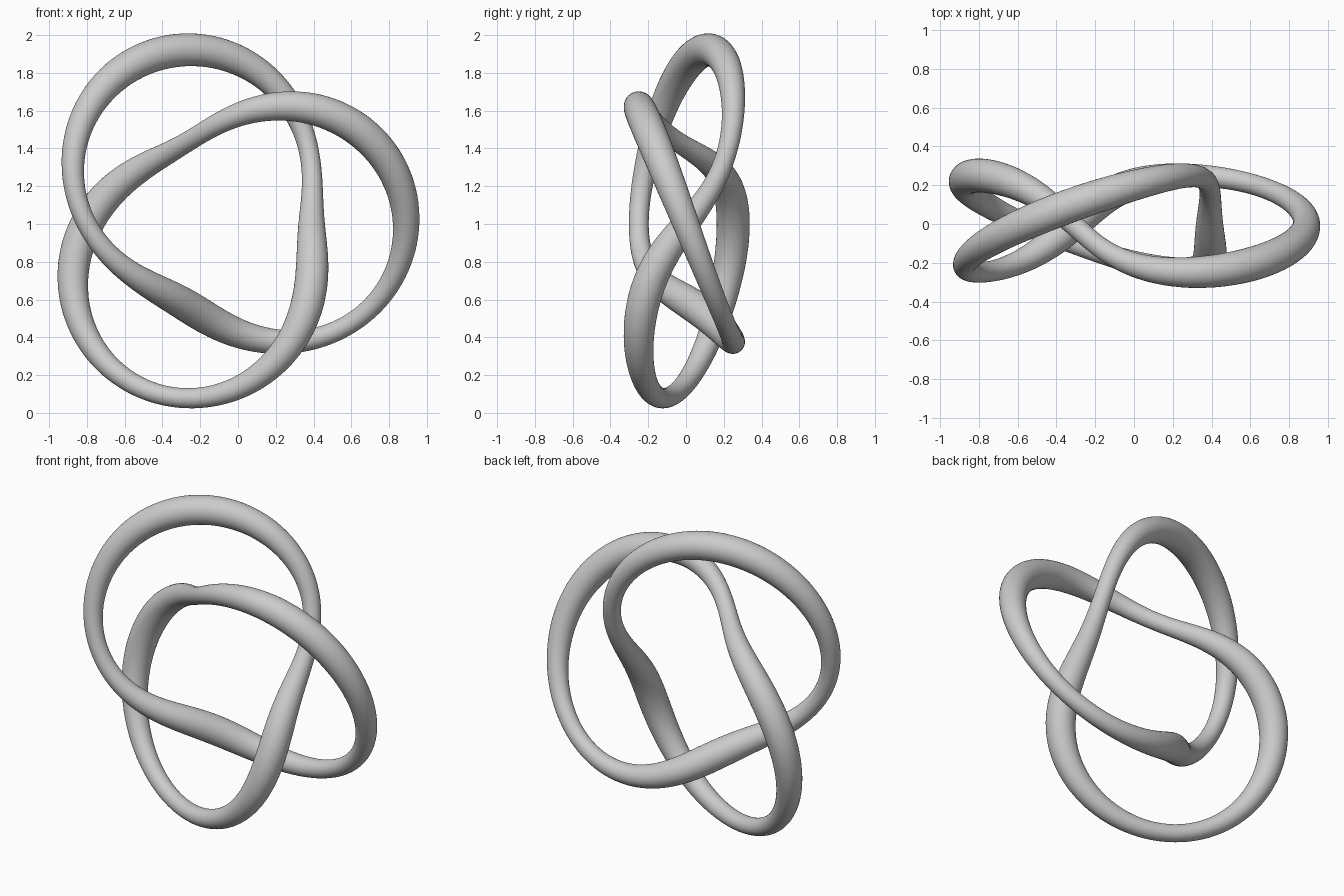
import bpy, bmesh, math
from mathutils import Vector

if "Cube" in bpy.data.objects:
    bpy.data.objects.remove(bpy.data.objects["Cube"])

RING, TUBE = 0.72, 0.25      # knot winds around a torus of these radii
CENTRE = Vector((-0.08, 0, 1))
STEPS, SIDES = 360, 32


def knot_point(t):
    r = RING + TUBE * math.cos(3 * t)
    return CENTRE + Vector((r * math.cos(2 * t), -TUBE * math.sin(3 * t), r * math.sin(2 * t)))


def torus_normal(t):
    c = math.cos(3 * t)
    return Vector((c * math.cos(2 * t), -math.sin(3 * t), c * math.sin(2 * t)))


def thickness(t):
    return 0.07 * (1 + 0.25 * math.sin(5 * t))


# Sweep a circle of swelling radius along the closed knot path
bm = bmesh.new()
rings = []
for i in range(STEPS):
    t = 2 * math.pi * i / STEPS
    p = knot_point(t)
    tangent = (knot_point(t + 0.001) - knot_point(t - 0.001)).normalized()
    side = tangent.cross(torus_normal(t)).normalized()
    up = side.cross(tangent)
    ring = []
    for j in range(SIDES):
        a = 2 * math.pi * j / SIDES
        ring.append(bm.verts.new(p + thickness(t) * (math.cos(a) * up + math.sin(a) * side)))
    rings.append(ring)

for i in range(STEPS):
    r0, r1 = rings[i], rings[(i + 1) % STEPS]
    for j in range(SIDES):
        k = (j + 1) % SIDES
        bm.faces.new((r0[j], r0[k], r1[k], r1[j])).smooth = True
bmesh.ops.recalc_face_normals(bm, faces=bm.faces)

mesh = bpy.data.meshes.new("knot_tube")
bm.to_mesh(mesh)
bm.free()

# Single plain grey
grey = bpy.data.materials.new("light_grey")
grey.diffuse_color = (0.6, 0.6, 0.6, 1)
grey.use_nodes = True
grey.node_tree.nodes["Principled BSDF"].inputs["Base Color"].default_value = grey.diffuse_color
mesh.materials.append(grey)
knot = bpy.data.objects.new("knot_tube", mesh)
bpy.context.collection.objects.link(knot)
